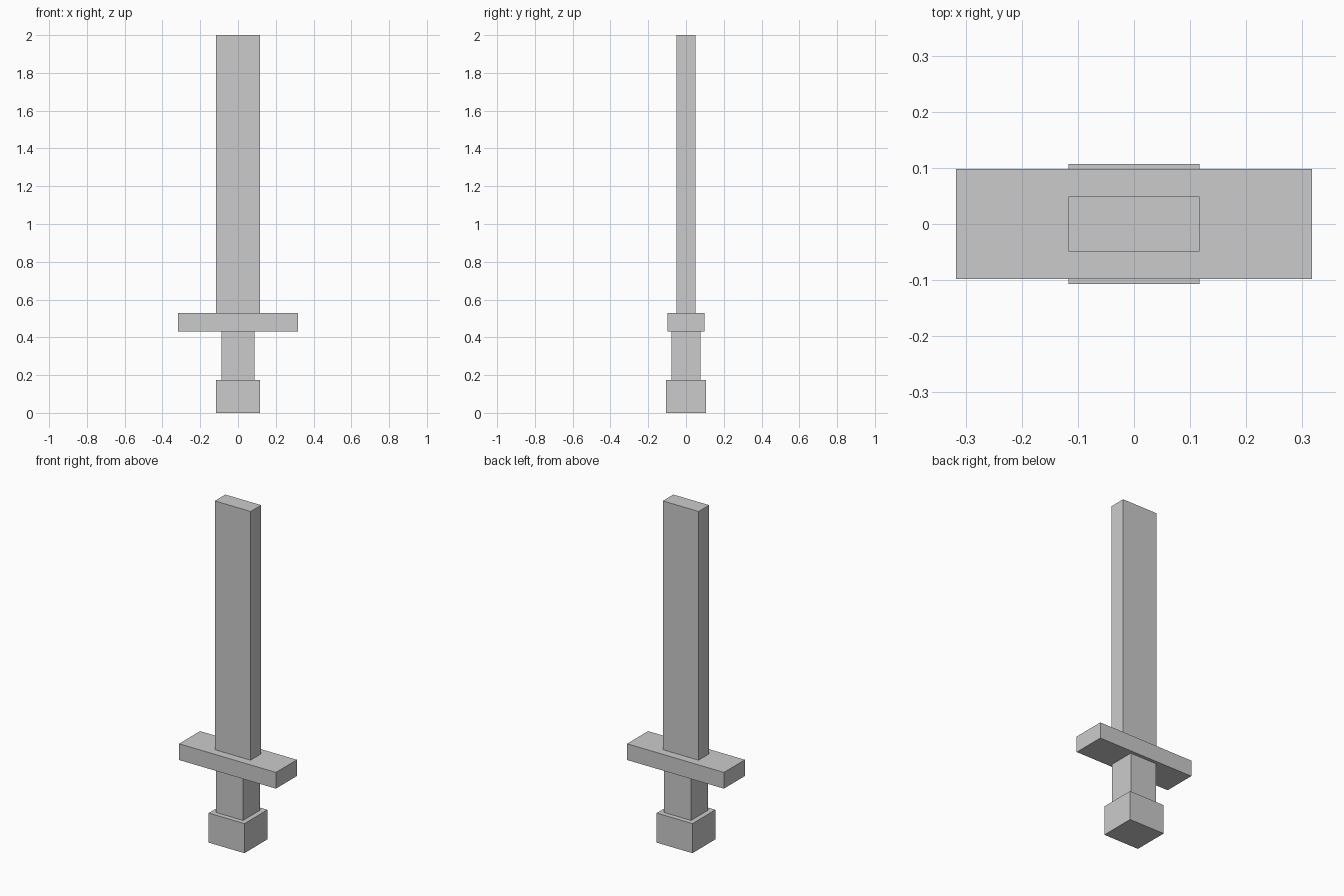
import bpy

if "Cube" in bpy.data.objects:
    bpy.data.objects.remove(bpy.data.objects["Cube"])


def box(name, half_x, half_y, z0, z1):
    """Axis-aligned box centred on x = y = 0, from z0 to z1."""
    bpy.ops.mesh.primitive_cube_add(size=1, location=(0, 0, (z0 + z1) / 2))
    ob = bpy.context.object
    ob.name = name
    ob.scale = (2 * half_x, 2 * half_y, z1 - z0)
    bpy.ops.object.transform_apply(location=False, rotation=False, scale=True)
    return ob


# Stacked from the bottom up, each part resting on the one below
box("pommel", 0.117, 0.107, 0.0, 0.175)
box("grip", 0.088, 0.078, 0.175, 0.432)
box("crossguard", 0.317, 0.098, 0.432, 0.528)
box("blade", 0.117, 0.049, 0.528, 2.0)
